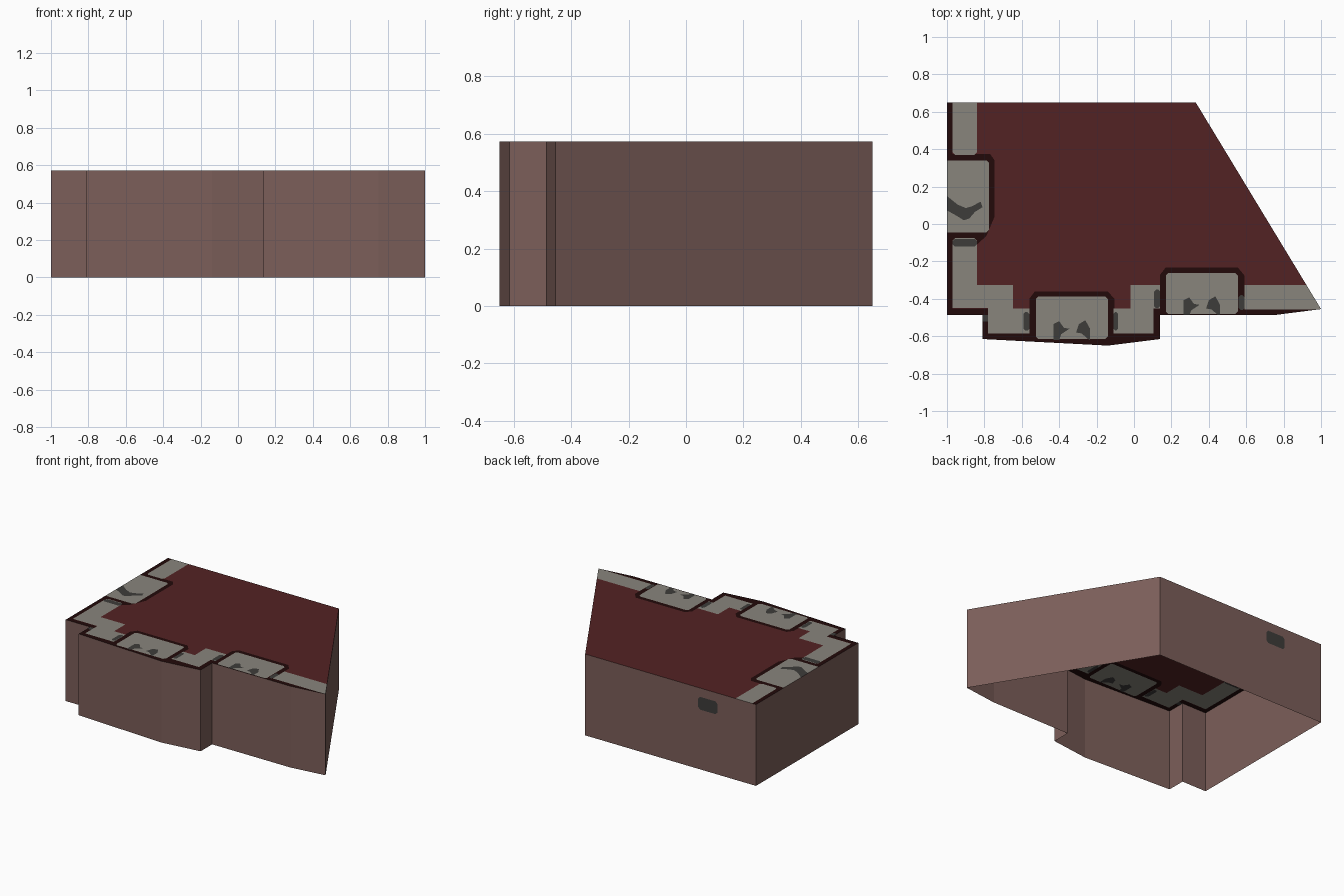
import bpy
from mathutils import Vector
from mathutils.geometry import delaunay_2d_cdt

if "Cube" in bpy.data.objects:
    bpy.data.objects.remove(bpy.data.objects["Cube"])

H = 0.572


def material(name, rgb):
    m = bpy.data.materials.new(name)
    m.diffuse_color = (*rgb, 1)
    m.use_nodes = True
    m.node_tree.nodes["Principled BSDF"].inputs["Base Color"].default_value = m.diffuse_color
    return m


WALL = material("brown plaster", (0.200, 0.112, 0.100))
RED = material("dark red roof", (0.086, 0.016, 0.017))
STONE = material("grey stone", (0.246, 0.235, 0.202))
MOSS = material("dark grey stain", (0.047, 0.045, 0.042))
EDGE = material("blackish brown border", (0.016, 0.003, 0.003))
MATS = [WALL, RED, STONE, MOSS, EDGE]


def rect(x0, x1, y0, y1, c=0.0):
    """Rectangle with optional chamfered corners."""
    if not c:
        return [(x0, y0), (x1, y0), (x1, y1), (x0, y1)]
    return [(x0 + c, y0), (x1 - c, y0), (x1, y0 + c), (x1, y1 - c),
            (x1 - c, y1), (x0 + c, y1), (x0, y1 - c), (x0, y0 + c)]


def shift(poly, dx, dy):
    return [(x + dx, y + dy) for x, y in poly]


def inside(p, poly):
    hit = False
    for (x0, y0), (x1, y1) in zip(poly, poly[1:] + poly[:1]):
        if (y0 > p.y) != (y1 > p.y) and p.x < x0 + (p.y - y0) * (x1 - x0) / (y1 - y0):
            hit = not hit
    return hit


def make_object(name, verts, faces, mat_ids):
    me = bpy.data.meshes.new(name)
    me.from_pydata(verts, [], faces)
    for m in MATS:
        me.materials.append(m)
    for p, i in zip(me.polygons, mat_ids):
        p.material_index = i
    ob = bpy.data.objects.new(name, me)
    bpy.context.collection.objects.link(ob)
    return ob


def inlaid_panel(name, layers, place, flip=False):
    """One flat sheet, cut along every layer outline; later layers win.
    The first layer is the outer limit of the sheet."""
    pts, edges = [], []
    for poly, _ in layers:
        n, k = len(pts), len(poly)
        pts += [Vector(p) for p in poly]
        edges += [(n + i, n + (i + 1) % k) for i in range(k)]
    vs, _, tris, *_ = delaunay_2d_cdt(pts, edges, [], 0, 1e-5)
    faces, ids = [], []
    for t in tris:
        a, b, c = (vs[i] for i in t)
        mid = (a + b + c) / 3
        if not inside(mid, layers[0][0]):
            continue
        ids.append(MATS.index([m for poly, m in layers if inside(mid, poly)][-1]))
        ccw = (b - a).cross(c - a) > 0
        faces.append(list(t) if ccw != flip else list(t)[::-1])
    return make_object(name, [place(v) for v in vs], faces, ids)


# building footprint, counter-clockwise from the back left corner
outline = [(-1, 0.65), (-1, -0.487), (-0.81, -0.487), (-0.81, -0.615),
           (-0.14, -0.65), (0.14, -0.615), (0.14, -0.487), (0.75, -0.487),
           (1, -0.455), (0.33, 0.65)]

# outer walls, open underneath; the back wall is made separately
n = len(outline)
wall_verts = [(x, y, z) for z in (0, H) for x, y in outline]
make_object("outer_walls", wall_verts,
            [(i, i + 1, n + i + 1, n + i) for i in range(n - 1)], [0] * (n - 1))

# back wall with a small dark patch
inlaid_panel("back_wall",
             [(rect(-1, 0.33, 0, H), WALL), (rect(-0.70, -0.55, 0.42, 0.51, 0.015), MOSS)],
             lambda v: (v.x, 0.65, v.y), flip=True)

# flat roof: border bands, parapet stones, then stains
stain_a = [(-0.43, -0.62), (-0.43, -0.535), (-0.40, -0.52), (-0.375, -0.555),
           (-0.345, -0.56), (-0.39, -0.59), (-0.40, -0.62)]
stain_b = [(-0.24, -0.62), (-0.28, -0.585), (-0.31, -0.58), (-0.295, -0.535),
           (-0.26, -0.515), (-0.235, -0.56), (-0.235, -0.62)]
stain_v = [(-1.05, 0.19), (-0.945, 0.105), (-0.90, 0.085), (-0.865, 0.095),
           (-0.82, 0.12), (-0.81, 0.09), (-0.85, 0.065), (-0.88, 0.03),
           (-0.91, 0.02), (-0.95, 0.045), (-1.05, 0.10)]
borders = [
    rect(-1.1, -0.97, -0.6, 0.7),
    rect(-1.1, 1.1, -0.7, -0.452),
    [(-1.1, 0.375), (-0.77, 0.375), (-0.745, 0.34), (-0.745, 0.04),
     (-0.79, -0.065), (-0.84, -0.11), (-1.1, -0.11)],
    [(-0.56, -0.7), (-0.56, -0.40), (-0.53, -0.36), (-0.14, -0.36),
     (-0.105, -0.40), (-0.105, -0.7)],
    [(0.14, -0.7), (0.14, -0.27), (0.17, -0.232), (0.555, -0.232),
     (0.59, -0.275), (0.59, -0.7)],
]
stones = [
    rect(-0.97, -0.84, 0.37, 0.7, 0.012),
    [(-0.97, -0.45), (-0.97, -0.09), (-0.955, -0.075), (-0.855, -0.075),
     (-0.84, -0.09), (-0.84, -0.327), (-0.648, -0.327), (-0.648, -0.452),
     (-0.558, -0.452), (-0.558, -0.585), (-0.78, -0.585), (-0.78, -0.45)],
    [(-0.11, -0.452), (-0.02, -0.452), (-0.02, -0.327), (0.14, -0.327),
     (0.14, -0.452), (0.105, -0.452), (0.105, -0.585), (-0.11, -0.585)],
    [(0.59, -0.327), (1.1, -0.327), (1.1, -0.456), (0.59, -0.456)],
    rect(-1.2, -0.775, -0.045, 0.34, 0.014),
    rect(-0.525, -0.14, -0.615, -0.388, 0.014),
    rect(0.17, 0.555, -0.482, -0.262, 0.014),
]
stains = [
    stain_v, stain_a, stain_b,
    shift(stain_a, 0.695, 0.128), shift(stain_b, 0.695, 0.128),
    rect(-0.97, -0.84, -0.12, -0.08, 0.012),
    rect(-0.59, -0.56, -0.57, -0.47, 0.01),
    rect(-0.11, -0.085, -0.57, -0.47, 0.01),
    rect(0.108, 0.14, -0.45, -0.35, 0.01),
    rect(0.56, 0.59, -0.46, -0.38, 0.01),
    rect(-0.81, -0.78, -0.52, -0.487),
]
layers = [(outline, RED)]
for group, mat in ((borders, EDGE), (stones, STONE), (stains, MOSS)):
    layers += [(poly, mat) for poly in group]
inlaid_panel("flat_roof", layers, lambda v: (v.x, v.y, H))
